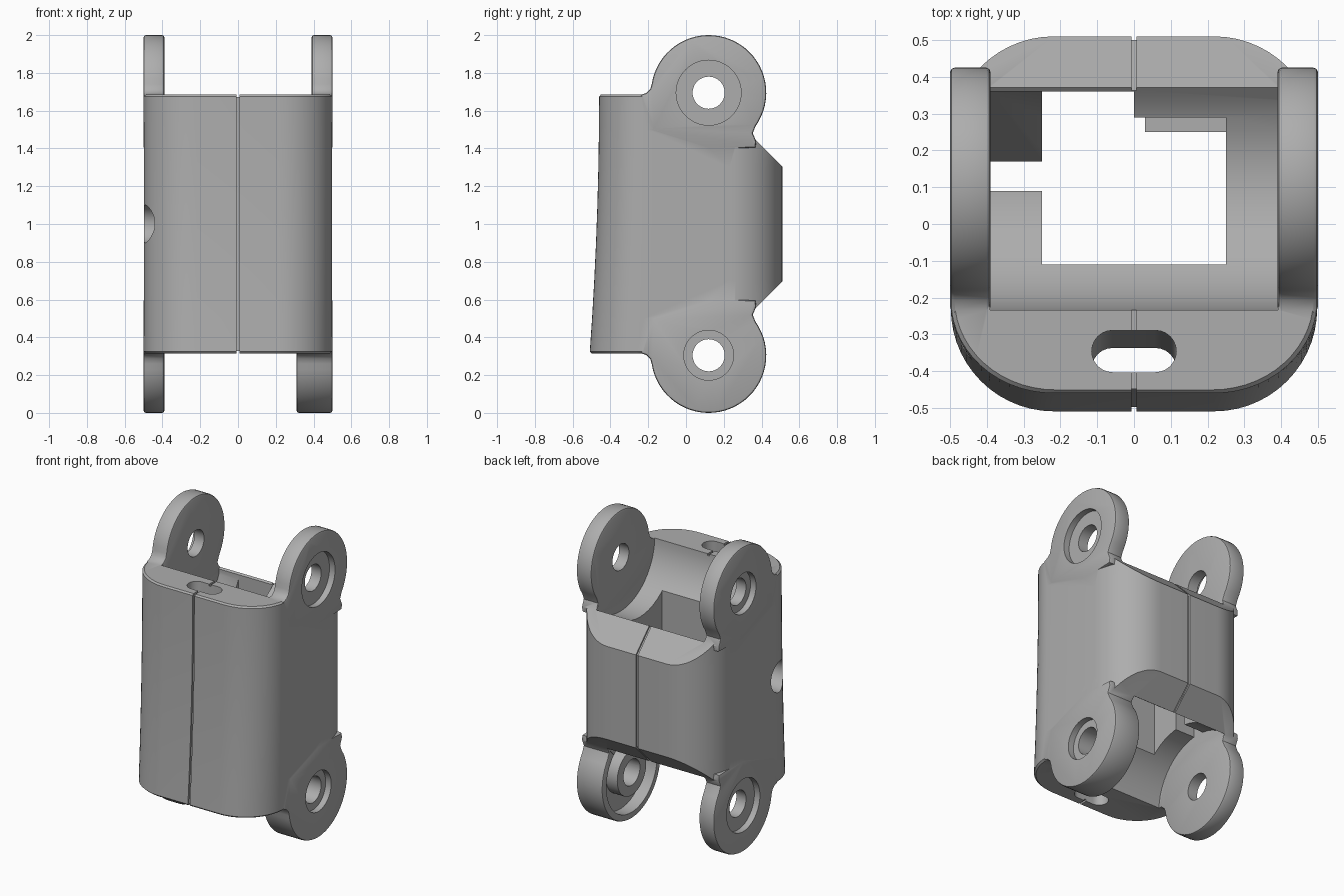
import bpy, bmesh
from math import cos, sin, pi, radians, sqrt

if "Cube" in bpy.data.objects:
    bpy.data.objects.remove(bpy.data.objects["Cube"])

grey = bpy.data.materials.new("mid grey")
grey.use_nodes = True
grey.diffuse_color = (0.42, 0.42, 0.42, 1)
grey.node_tree.nodes["Principled BSDF"].inputs["Base Color"].default_value = (0.42, 0.42, 0.42, 1)

PY, PZ = 0.12, 0.695       # pivot position, z measured from the middle height
LUG, CLEAR = 0.305, 0.355  # lug radius and clearance radius
TOP = 0.685                # half height of the body


def loft(name, rings, round_edge=0):
    """Closed solid through equal-length rings of points."""
    bm = bmesh.new()
    loops = [[bm.verts.new(p) for p in ring] for ring in rings]
    for a, b in zip(loops, loops[1:]):
        for i in range(len(a)):
            j = (i + 1) % len(a)
            bm.faces.new((a[i], a[j], b[j], b[i]))
    caps = [bm.faces.new(loops[0]), bm.faces.new(loops[-1])]
    bmesh.ops.recalc_face_normals(bm, faces=bm.faces)
    if round_edge:
        edges = list({e for f in caps for e in f.edges})
        bmesh.ops.bevel(bm, geom=edges, offset=round_edge, segments=2,
                        profile=0.5, affect='EDGES', clamp_overlap=True)
    mesh = bpy.data.meshes.new(name)
    bm.to_mesh(mesh)
    bm.free()
    mesh.materials.append(grey)
    ob = bpy.data.objects.new(name, mesh)
    bpy.context.collection.objects.link(ob)
    return ob


def prism(name, pts, x0, x1, round_edge=0):
    """Side profile (y, z from middle) extruded along x."""
    return loft(name, [[(x, y, z + 1) for y, z in pts] for x in (x0, x1)], round_edge)


def disc(name, r, y, z, x0, x1, n=48):
    pts = [(y + r * cos(2 * pi * i / n), z + r * sin(2 * pi * i / n)) for i in range(n)]
    return prism(name, pts, x0, x1)


def block(name, x0, x1, y0, y1, z0, z1):
    return prism(name, [(y0, z0), (y1, z0), (y1, z1), (y0, z1)], x0, x1)


def combine(target, tool, op='DIFFERENCE'):
    mod = target.modifiers.new(op, 'BOOLEAN')
    mod.operation, mod.object, mod.solver = op, tool, 'EXACT'
    bpy.context.view_layer.objects.active = target
    bpy.ops.object.modifier_apply(modifier=mod.name)
    bpy.data.objects.remove(tool)


def front_y(z):
    """Gently curved front face, further out at the foot."""
    s = (z + TOP) / (2 * TOP)
    return -0.51 + 0.05 * (2 * s - s * s)


def body_ring(z, size=1):
    """Rounded rectangle section at height z."""
    ring = []
    for k, (sx, sy) in enumerate([(1, 1), (-1, 1), (-1, -1), (1, -1)]):
        for i in range(15):
            a = (k + i / 14) * pi / 2
            x = sx * 0.218 + 0.28 * cos(a)
            y = sy * 0.23 + 0.28 * sin(a)
            if y < 0:
                y *= front_y(z) / -0.51
            ring.append((x * size, y * size, z + 1))
    return ring


# Body shell with tapered back edge
levels = [-0.675, -0.5, -0.3, -0.1, 0.1, 0.3, 0.5, 0.675]
body = loft("hinge_link_body", [body_ring(-TOP, 0.98)] + [body_ring(z) for z in levels]
            + [body_ring(TOP, 0.98)])
combine(body, prism("side_profile", [(-0.8, -0.8), (PY, -0.8), (PY, -PZ), (0.51, -0.305),
        (0.6, -0.215), (0.6, 0.215), (0.51, 0.305), (PY, PZ), (PY, 0.8), (-0.8, 0.8)],
        -0.8, 0.8), 'INTERSECT')

# Inner cavity, deeper on the right half
combine(body, block("cavity", -0.25, 0.25, -0.11, 0.29, -1, 1))
combine(body, block("cavity_step", -0.25, 0.0, 0.2, 0.36, -1, 1))

# Round clearance for the neighbouring links
combine(body, disc("upper_clearance", CLEAR, PY, PZ, -0.391, 0.391))
combine(body, disc("lower_clearance", CLEAR, PY, -PZ, -0.391, 0.309))

# Slot and ramp in the right inner wall
combine(body, block("side_slot", -0.391, -0.2, 0.09, 0.17, -0.9, 0.9))
combine(body, prism("ramp", [(0.16, 0.0), (0.36, 0.40), (0.36, 0.7), (0.16, 0.7)], -0.391, -0.24))

# Tab behind the left half of the back wall
combine(body, block("back_tab", 0.03, 0.26, 0.25, 0.32, -0.28, 0.25), 'UNION')


def lug_profile(sign):
    """Round lug with small fillets running into the body."""
    c = sqrt(0.5)
    rear = lambda u, v: (c * (u + v), c * (v - u))
    pts = [rear(0.38, -0.03), rear(0.36, -0.004), rear(0.316, 0.014)]
    for i in range(37):
        a = radians(-35.4 + 207 * i / 36)
        pts.append((LUG * cos(a), LUG * sin(a)))
    pts += [(-0.31, 0.018), (-0.328, 0.0), (-0.36, -0.012), (-0.3, -0.2), (0, -0.3)]
    return [(PY + y, sign * (PZ + z)) for y, z in pts]


# Four pivot lugs, the lower left one being thicker
for sign in (1, -1):
    for side in (1, -1):
        inner = 0.31 if (side, sign) == (1, -1) else 0.39
        combine(body, prism("lug", lug_profile(sign), side * inner, side * 0.5, 0.012), 'UNION')

# Ring-shaped recess around the boss of the thick lug
recess = disc("recess", 0.262, PY, -PZ, 0.25, 0.392)
combine(recess, disc("boss", 0.15, PY, -PZ, 0.2, 0.45))
combine(body, recess)

# Pivot bores with counterbores on the outside
for sign in (1, -1):
    for side in (1, -1):
        wide = 0.172 if side == sign else 0.132
        combine(body, disc("bore", 0.085, PY, sign * PZ, side * 0.28, side * 0.6))
        combine(body, disc("counterbore", wide, PY, sign * PZ, side * 0.46, side * 0.6))

# Cable slot through the front wall
def slot_ring(z, y):
    ring = []
    for sx, start in ((1, -pi / 2), (-1, pi / 2)):
        for i in range(13):
            a = start + pi * i / 12
            ring.append((sx * 0.058 + 0.057 * cos(a), y + 0.057 * sin(a), z + 1))
    return ring


combine(body, loft("cable_slot", [slot_ring(-0.8, -0.398), slot_ring(0.8, -0.342)]))

# Blind hole in the right side
combine(body, disc("side_hole", 0.1, -0.27, 0, -0.6, -0.3))

# Fine seam around the middle
outer = [(front_y(z) - 0.05, z) for z in levels]
inner = [(front_y(z) + 0.012, z) for z in reversed(levels)]
combine(body, prism("front_seam", outer + inner, -0.007, 0.007))
combine(body, prism("back_seam", [(0.498, -0.3), (0.6, -0.3), (0.6, 0.3), (0.498, 0.3)], -0.007, 0.007))
for s in (1, -1):
    combine(body, block("edge_seam", -0.007, 0.007, -0.6, -0.2, s * 0.673, s * 0.75))
    combine(body, prism("slope_seam", [(0.3, s * 0.5), (0.51, s * 0.29), (0.6, s * 0.3),
            (0.4, s * 0.5)], -0.007, 0.007))

# Smooth shading with crisp edges
bpy.ops.object.select_all(action='DESELECT')
body.select_set(True)
bpy.context.view_layer.objects.active = body
bpy.ops.object.shade_smooth_by_angle(angle=radians(30))
